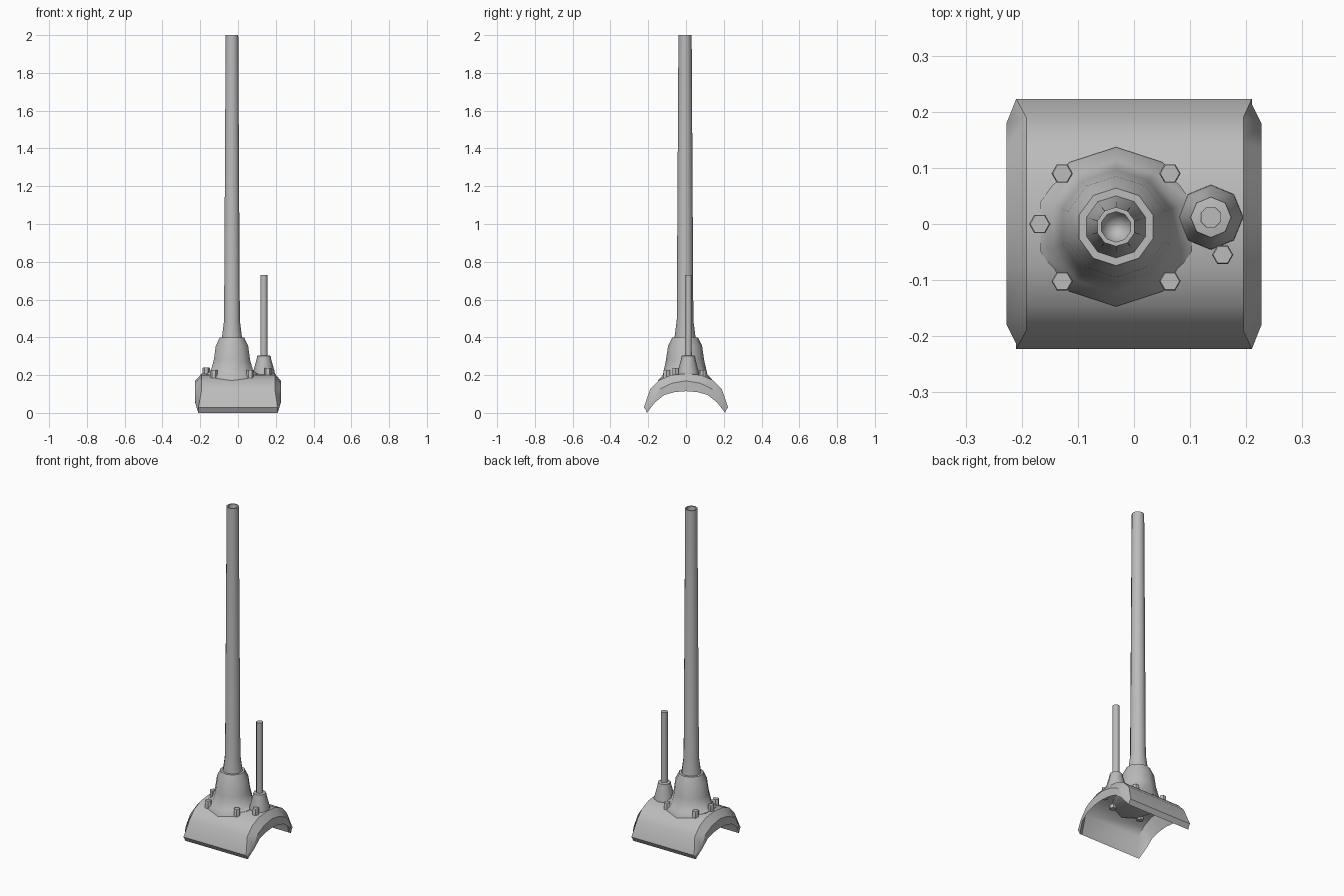
import bpy, bmesh, math

cube = bpy.data.objects.get("Cube")
if cube:
    bpy.data.objects.remove(cube, do_unlink=True)

steel = bpy.data.materials.new("grey_steel")
steel.use_nodes = True
GREY = (0.5, 0.5, 0.5, 1)
steel.diffuse_color = GREY
steel.node_tree.nodes["Principled BSDF"].inputs["Base Color"].default_value = GREY

# Outer half arc of the shield as (y, z)
OUTER = [(0, .208), (.08, .2), (.145, .172), (.19, .125), (.223, .028)]


def shield_height(y):
    """Height of the shield's outer surface at y."""
    for (y0, z0), (y1, z1) in zip(OUTER, OUTER[1:]):
        if abs(y) <= y1:
            return z0 + (z1 - z0) * (abs(y) - y0) / (y1 - y0)
    return OUTER[-1][1]


def finish(name, bm, angle):
    bmesh.ops.recalc_face_normals(bm, faces=bm.faces)
    mesh = bpy.data.meshes.new(name)
    bm.to_mesh(mesh)
    bm.free()
    obj = bpy.data.objects.new(name, mesh)
    bpy.context.collection.objects.link(obj)
    mesh.materials.append(steel)
    bpy.ops.object.select_all(action='DESELECT')
    obj.select_set(True)
    bpy.context.view_layer.objects.active = obj
    bpy.ops.object.shade_smooth_by_angle(angle=math.radians(angle))


def lathe(name, profile, centre, sides, start=0.0, angle=40, draped=0):
    """Capped turned part from (radius, z); the first draped rings follow the shield."""
    bm = bmesh.new()
    rings = []
    for k, (r, z) in enumerate(profile):
        ring = []
        for i in range(sides):
            a = start + 2 * math.pi * i / sides
            x, y = centre[0] + r * math.cos(a), centre[1] + r * math.sin(a)
            base = shield_height(y) if k < draped else 0
            ring.append(bm.verts.new((x, y, base + z)))
        rings.append(ring)
    for low, high in zip(rings, rings[1:]):
        for i in range(sides):
            j = (i + 1) % sides
            bm.faces.new((low[i], low[j], high[j], high[i]))
    bm.faces.new(rings[0])
    bm.faces.new(rings[-1])
    finish(name, bm, angle)


# Curved thin shield: arcs joined across x, with bevelled lips hanging at both ends
def full_arc(half):
    return [(-y, z) for y, z in reversed(half[1:])] + half


outer = full_arc(OUTER)
middle = full_arc([(0, .17), (.075, .157), (.135, .128), (.18, .065), (.214, .018)])
lip = full_arc([(0, .115), (.06, .11), (.115, .095), (.165, .055), (.207, 0)])
ceiling = full_arc([(0, .2), (.078, .192), (.14, .165), (.182, .118), (.207, 0)])

bm = bmesh.new()
rows = []
for arc, half_width, side in ((outer, .192, -1), (outer, .195, 1), (middle, .227, 1),
                              (lip, .227, 1), (ceiling, .19, 1), (ceiling, .187, -1),
                              (lip, .227, -1), (middle, .227, -1)):
    tip = .195 if arc is ceiling else .21
    last = len(arc) - 1
    rows.append([bm.verts.new((side * (tip if i in (0, last) else half_width), y, z))
                 for i, (y, z) in enumerate(arc)])
for k, row in enumerate(rows):
    following = rows[(k + 1) % len(rows)]
    for i in range(len(row) - 1):
        bm.faces.new((row[i], row[i + 1], following[i + 1], following[i]))
for end in (0, -1):
    bm.faces.new([row[end] for row in rows])
finish("curved_shield", bm, 35)

# Main gun: collar with a flange shaped to the shield, and a hollow barrel
GUN = (-.032, -.005)
lathe("barrel_collar",
      [(.125, -.018), (.142, -.004), (.142, .004), (.118, .018),
       (.101, .28), (.09, .355), (.071, .393), (.069, .4), (.055, .4)],
      GUN, 10, math.pi / 2, 45, draped=4)
lathe("main_barrel",
      [(.056, .39), (.055, .405), (.044, .49), (.035, 2), (.027, 2), (.027, 1.93),
       (.015, 1.915), (.004, 1.91)],
      GUN, 10, math.pi / 2, 50)

# Small side gun
SIDE_GUN = (.137, .012)
lathe("side_collar", [(.052, -.006), (.058, -.002), (.057, .012), (.038, .285), (.036, .302),
                      (.02, .305)],
      SIDE_GUN, 8, 0, 50, draped=3)
lathe("side_barrel", [(.02, .29), (.0195, .73)], SIDE_GUN, 8, math.pi / 8, 50)

# Hexagonal bolts around both collars, passing through the shield
bolts = [(-.128, .09, .228), (.064, .09, .228), (-.168, 0, .24),
         (-.128, -.102, .228), (.064, -.102, .228), (.158, -.055, .238)]
for n, (x, y, top) in enumerate(bolts, 1):
    lathe(f"bolt_{n}", [(.019, top - .065), (.019, top - .003), (.017, top)], (x, y), 6, 0, 30)
